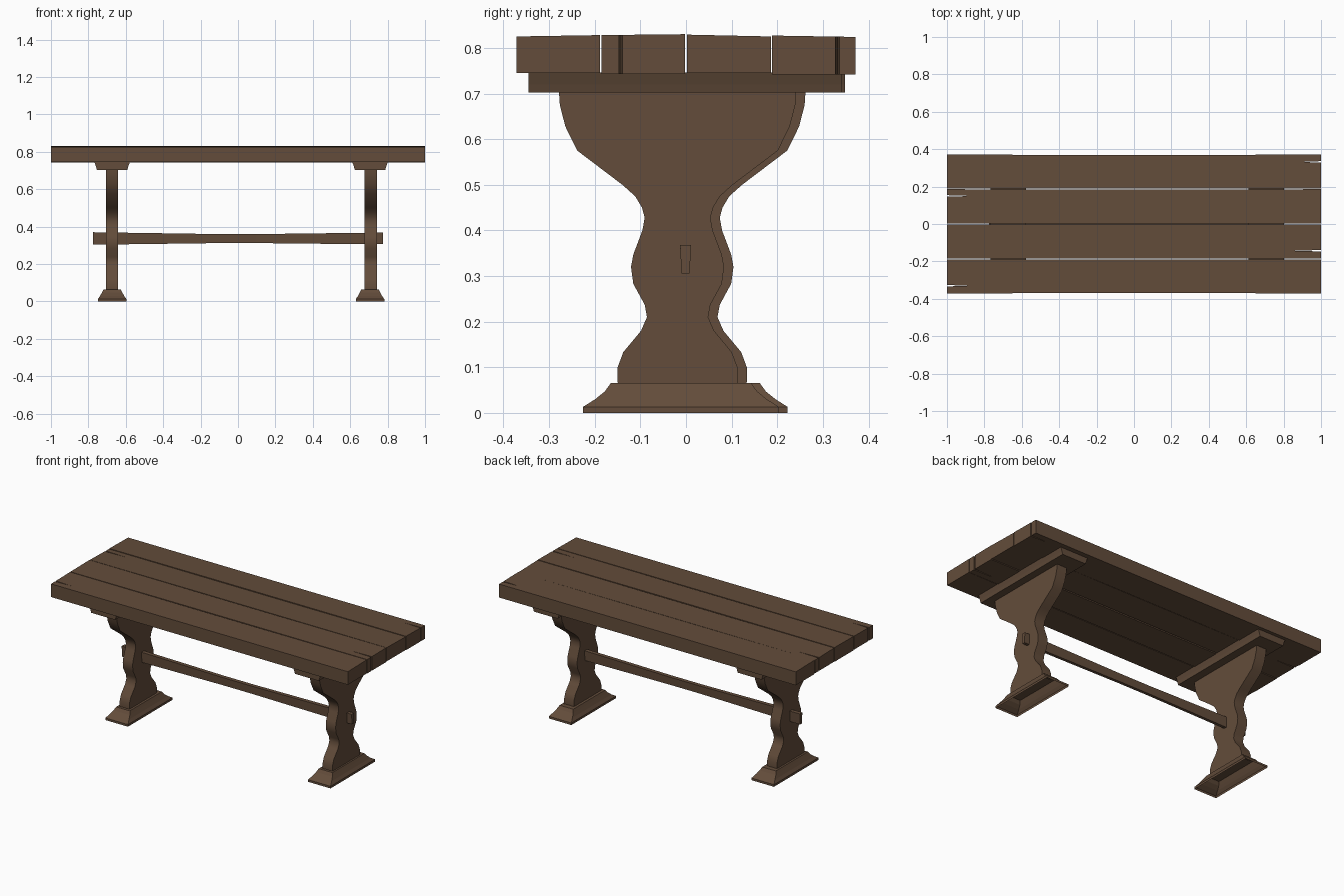
import bpy, bmesh

if "Cube" in bpy.data.objects:
    bpy.data.objects.remove(bpy.data.objects["Cube"])

wood = bpy.data.materials.new("dark brown wood")
wood.diffuse_color = (0.125, 0.073, 0.043, 1)
wood.use_nodes = True
wood.node_tree.nodes["Principled BSDF"].inputs["Base Color"].default_value = wood.diffuse_color


def finish(name, bm, smooth=False):
    bmesh.ops.recalc_face_normals(bm, faces=bm.faces)
    me = bpy.data.meshes.new(name)
    bm.to_mesh(me)
    bm.free()
    me.materials.append(wood)
    ob = bpy.data.objects.new(name, me)
    bpy.context.collection.objects.link(ob)
    if smooth:
        bpy.context.view_layer.objects.active = ob
        ob.select_set(True)
        bpy.ops.object.shade_smooth_by_angle(angle=0.6)
        ob.select_set(False)
    return ob


def extrude(outline, offset):
    """Closed prism from a list of 3D points."""
    bm = bmesh.new()
    f = bm.faces.new([bm.verts.new(p) for p in outline])
    r = bmesh.ops.extrude_face_region(bm, geom=[f])
    bmesh.ops.translate(bm, vec=offset,
                        verts=[v for v in r["geom"] if isinstance(v, bmesh.types.BMVert)])
    return bm


def loft(sections, cap_bottom=True):
    """Skin through closed rings with equal point counts."""
    bm = bmesh.new()
    rings = [[bm.verts.new(p) for p in s] for s in sections]
    for a, b in zip(rings, rings[1:]):
        n = len(a)
        for i in range(n):
            bm.faces.new((a[i], a[(i + 1) % n], b[(i + 1) % n], b[i]))
    if cap_bottom:
        bm.faces.new(rings[0])
    bm.faces.new(rings[-1])
    return bm


def rect(cx, cy, hx, hy, z):
    return [(cx - hx, cy - hy, z), (cx + hx, cy - hy, z),
            (cx + hx, cy + hy, z), (cx - hx, cy + hy, z)]


# Table top: four planks, each with a drying crack at one end
# (y min, y max, end with crack, crack y, crack length, bottom z, top z at y min, top z at y max)
planks = [
    (-0.371, -0.189, -1, -0.330, 0.11, 0.745, 0.825, 0.828),
    (-0.185, -0.002, 1, -0.143, 0.14, 0.743, 0.828, 0.830),
    (0.002, 0.186, -1, 0.150, 0.14, 0.745, 0.829, 0.825),
    (0.189, 0.371, 1, 0.332, 0.11, 0.742, 0.827, 0.824),
]
for i, (y0, y1, end, cy, cl, zb, zt0, zt1) in enumerate(planks):
    w = 0.0015  # slight waist along the long edges
    pts = [(-end, y0), (-end * 0.3, y0 + w), (end * 0.3, y0 + w), (end, y0),
           (end, cy - 0.004), (end * (1 - cl), cy), (end, cy + 0.004),
           (end, y1), (end * 0.3, y1 - w), (-end * 0.3, y1 - w), (-end, y1)]
    bm = extrude([(x, y, zb) for x, y in pts], (0, 0, 0.08))
    for v in bm.verts:
        if v.co.z > zb + 0.04:
            v.co.z = zt0 + (zt1 - zt0) * (v.co.y - y0) / (y1 - y0)
    finish(f"top_plank_{i + 1}", bm)

# Half outline of the turned-looking leg board: (z, half width)
leg_half = [(0.063, 0.131), (0.098, 0.132), (0.133, 0.119), (0.18, 0.08), (0.21, 0.067),
            (0.237, 0.072), (0.283, 0.097), (0.32, 0.102), (0.347, 0.097), (0.40, 0.077),
            (0.428, 0.072), (0.45, 0.078), (0.475, 0.093), (0.50, 0.121), (0.575, 0.220),
            (0.628, 0.246), (0.675, 0.258), (0.705, 0.260)]
# Foot moulding: (z, half x, half y)
foot_steps = [(0, 0.076, 0.215), (0.013, 0.076, 0.215), (0.03, 0.064, 0.188),
              (0.047, 0.055, 0.167), (0.065, 0.046, 0.154)]

# (side, leg x, leg y, foot x, foot y, batten y)
for side, lx, ly, fx, fy, by in [("left", -0.674, 0.002, -0.673, 0.008, 0.006),
                                 ("right", 0.709, -0.0185, 0.706, -0.011, -0.002)]:
    outline = ([(lx - 0.033, ly + h, z) for z, h in leg_half]
               + [(lx - 0.033, ly - h, z) for z, h in reversed(leg_half)])
    finish(f"{side}_leg", extrude(outline, (0.066, 0, 0)), smooth=True)

    # Foot is hollow underneath
    finish(f"{side}_foot", loft([rect(fx, fy, hx, hy, z) for z, hx, hy in foot_steps],
                                cap_bottom=False))

    # Batten under the top, tapering downwards
    finish(f"{side}_batten", loft([rect(fx, by, hx, 0.343, z) for z, hx in
                                   [(0.702, 0.081), (0.72, 0.086), (0.746, 0.095)]]))

# Stretcher: tapered section, slimmer in the middle, ends poking through the legs
sections = []
for x, zb, zt in [(-0.775, 0.304, 0.370), (-0.64, 0.305, 0.368), (-0.1, 0.312, 0.360),
                  (0.1, 0.312, 0.360), (0.67, 0.306, 0.367), (0.775, 0.306, 0.368)]:
    sections.append([(x, -0.010, zb), (x, 0.008, zb), (x, 0.011, zt), (x, -0.013, zt)])
finish("stretcher", loft(sections))
